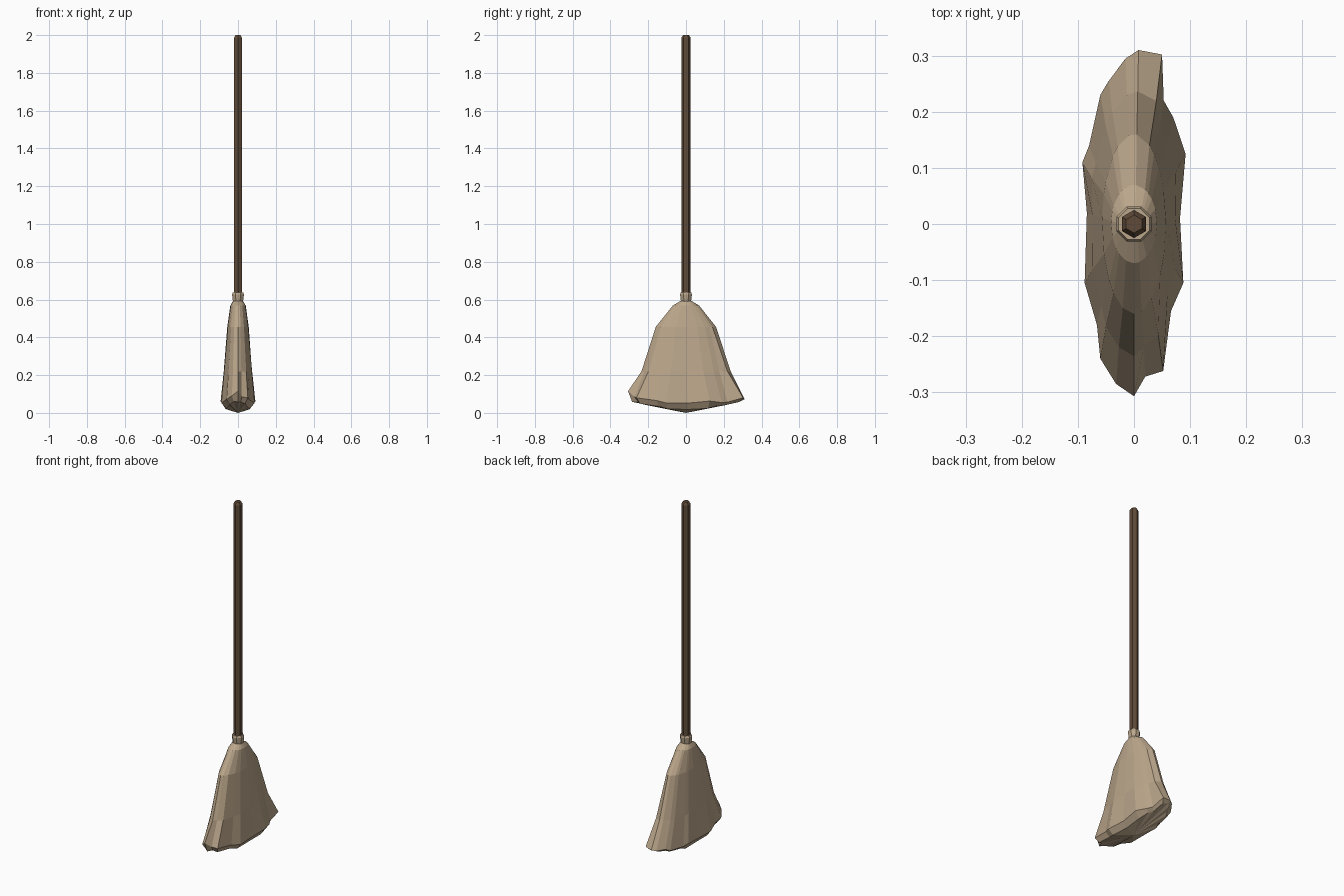
import bpy, bmesh, math

if "Cube" in bpy.data.objects:
    bpy.data.objects.remove(bpy.data.objects["Cube"])

def material(name, color):
    m = bpy.data.materials.new(name)
    m.diffuse_color = (*color, 1)
    m.use_nodes = True
    m.node_tree.nodes["Principled BSDF"].inputs["Base Color"].default_value = m.diffuse_color
    return m

straw = material("straw", (0.50, 0.385, 0.26))
wood = material("dark_wood", (0.115, 0.07, 0.04))

def loft(name, rings, mat, tip=None):
    """Skin a list of equal-length rings (bottom to top); optional bottom centre point."""
    bm = bmesh.new()
    vs = [[bm.verts.new(p) for p in r] for r in rings]
    n = len(vs[0])
    for a, b in zip(vs, vs[1:]):
        for i in range(n):
            j = (i + 1) % n
            bm.faces.new((a[i], a[j], b[j], b[i]))
    bm.faces.new(vs[-1])
    if tip:
        c = bm.verts.new(tip)
        for i in range(n):
            bm.faces.new((vs[0][(i + 1) % n], vs[0][i], c))
    else:
        bm.faces.new(vs[0][::-1])
    bmesh.ops.recalc_face_normals(bm, faces=bm.faces)
    me = bpy.data.meshes.new(name)
    bm.to_mesh(me)
    bm.free()
    me.materials.append(mat)
    ob = bpy.data.objects.new(name, me)
    bpy.context.collection.objects.link(ob)
    return ob

def polygon(n, r, z, phase=0.0):
    return [(r * math.cos(math.tau * i / n + phase),
             r * math.sin(math.tau * i / n + phase), z) for i in range(n)]

# Handle: hexagonal pole with a chamfered end
loft("handle", [polygon(6, r, z, math.pi / 6)
                for r, z in ((.025, .57), (.025, 1.985), (.016, 2.0))], wood)

# Collar binding the straw to the handle
loft("collar", [polygon(8, r, z, math.pi / 8)
                for r, z in ((.027, .57), (.029, .59), (.034, .627), (.030, .637))], straw)

# Ragged outline of the straw head seen from above (counter-clockwise)
outline = [(.05, .302), (.008, .31), (-.015, .295), (-.045, .255), (-.06, .23),
           (-.08, .14), (-.092, .11), (-.084, .02), (-.088, -.105), (-.066, -.18),
           (-.06, -.24), (-.032, -.285), (0, -.307), (.02, -.272), (.052, -.262),
           (.066, -.155), (.088, -.105), (.082, .01), (.092, .125), (.07, .19),
           (.053, .22)]

def ellipse_ring(rx, ry, z):
    r = []
    for x, y in outline:
        a = math.atan2(y / .3, x / .09)
        r.append((rx * math.cos(a), ry * math.sin(a), z))
    return r

def rim_z(y):
    t = abs(y) / .31
    return .056 + (.055 if y < 0 else .02) * t ** 4

# Straw head: lower bevel, ragged rim, mid flare, shoulders and neck
mid = []
for (x, y), e in zip(outline, ellipse_ring(.078, .235, .22)):
    mid.append((.5 * e[0] + .42 * x, .5 * e[1] + .385 * y, .22))
lower = [(x * .72, y * .93, .012 + .045 * (abs(y) / .3) ** 1.5 + .006 * (i % 2))
         for i, (x, y) in enumerate(outline)]
rim = [(x, y, rim_z(y) + (.006 if i % 3 == 0 else -.004))
       for i, (x, y) in enumerate(outline)]
loft("straw_head", [lower, rim, mid,
                    ellipse_ring(.057, .16, .455),
                    ellipse_ring(.041, .07, .568),
                    ellipse_ring(.027, .03, .592)], straw, tip=(0, 0, 0))
